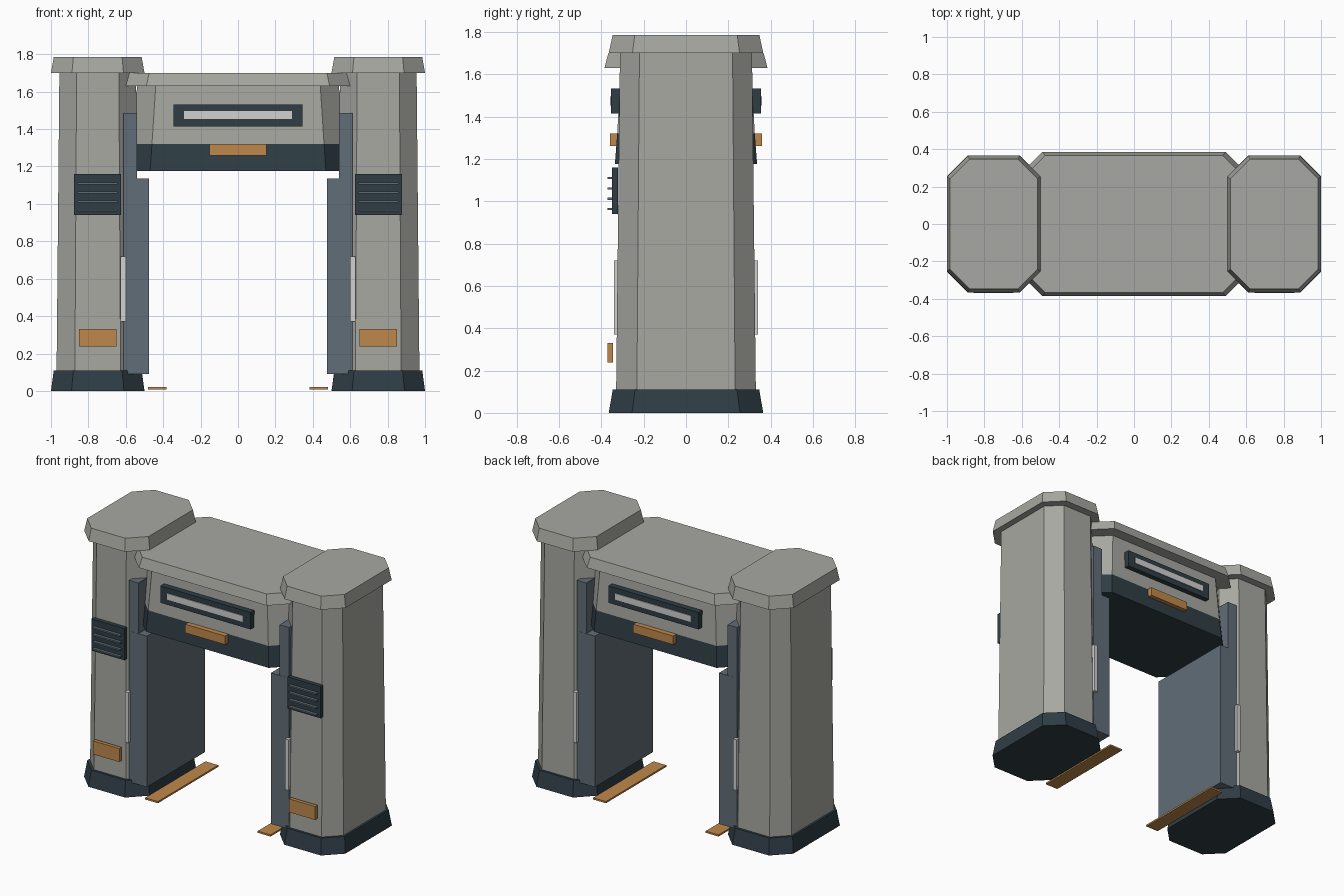
import bpy
import bmesh

old = bpy.data.objects.get("Cube")
if old:
    bpy.data.objects.remove(old, do_unlink=True)


def material(name, rgb):
    mat = bpy.data.materials.new(name)
    mat.use_nodes = True
    mat.diffuse_color = (*rgb, 1)
    mat.node_tree.nodes["Principled BSDF"].inputs["Base Color"].default_value = (*rgb, 1)
    return mat


CONCRETE = material("warm grey", (0.39, 0.39, 0.36))
DARK = material("dark blue grey", (0.028, 0.047, 0.06))
SLATE = material("slate blue", (0.12, 0.155, 0.185))
ORANGE = material("orange", (0.52, 0.25, 0.07))
LIGHT = material("light grey", (0.64, 0.64, 0.64))


def finish(bm, name, mat):
    bmesh.ops.recalc_face_normals(bm, faces=bm.faces)
    mesh = bpy.data.meshes.new(name)
    bm.to_mesh(mesh)
    bm.free()
    mesh.materials.append(mat)
    obj = bpy.data.objects.new(name, mesh)
    bpy.context.collection.objects.link(obj)
    return obj


def box(name, mat, xs, ys, zs):
    """Box spanning the given x, y and z ranges."""
    bm = bmesh.new()
    bmesh.ops.create_cube(bm, size=1)
    for v in bm.verts:
        v.co = [r[0] if c < 0 else r[1] for c, r in zip(v.co, (xs, ys, zs))]
    return finish(bm, name, mat)


def octagon_block(name, mat, cx, bottom, top):
    """Chamfered rectangular loft; each level is (half x, half y, chamfer, z)."""
    bm = bmesh.new()
    rings = []
    for hx, hy, c, z in (bottom, top):
        quarter = [(hx, hy - c), (hx - c, hy)]
        pts = quarter + [(-x, y) for x, y in reversed(quarter)]
        pts += [(-x, -y) for x, y in pts]
        rings.append([bm.verts.new((cx + x, y, z)) for x, y in pts])
    low, high = rings
    bm.faces.new(low)
    bm.faces.new(high)
    for i in range(8):
        j = (i + 1) % 8
        bm.faces.new((low[i], low[j], high[j], high[i]))
    return finish(bm, name, mat)


def span(side, a, b):
    return sorted((side * a, side * b))


for side, label in ((1, "left"), (-1, "right")):
    # Pillar
    cx = 0.75 * side
    octagon_block(label + "_pillar_base", DARK, cx, (0.25, 0.365, 0.11, 0), (0.235, 0.346, 0.105, 0.11))
    octagon_block(label + "_pillar_shaft", CONCRETE, cx, (0.22, 0.33, 0.098, 0.11), (0.205, 0.312, 0.092, 1.70))
    octagon_block(label + "_pillar_cap", CONCRETE, cx, (0.25, 0.365, 0.112, 1.70), (0.235, 0.347, 0.105, 1.785))

    # Inner panel and door post
    box(label + "_inner_panel", SLATE, span(side, 0.475, 0.61), (-0.318, 0.318), (0.09, 1.135))
    box(label + "_door_post", SLATE, span(side, 0.54, 0.612), (-0.317, 0.317), (0.1, 1.485))

    # Light strips, front and back
    for face, where in ((-1, "front"), (1, "back")):
        box(f"{label}_{where}_light_strip", LIGHT, span(side, 0.599, 0.627),
            span(face, 0.31, 0.341), (0.37, 0.72))

    # Front vent with slats, and marker plate
    box(label + "_vent", DARK, span(side, 0.625, 0.878), (-0.35, -0.322), (0.94, 1.16))
    for i in range(4):
        z = 0.963 + 0.049 * i
        box(f"{label}_vent_slat_{i + 1}", SLATE, span(side, 0.645, 0.858),
            (-0.37, -0.345), (z - 0.005, z + 0.005))
    box(label + "_marker_plate", ORANGE, span(side, 0.65, 0.85), (-0.37, -0.345), (0.237, 0.33))

    # Floor strip
    box(label + "_floor_strip", ORANGE, span(side, 0.382, 0.48), (-0.33, 0.33), (0.008, 0.02))

# Lintel
octagon_block("lintel_skirt", DARK, 0, (0.57, 0.336, 0.1, 1.175), (0.56, 0.325, 0.1, 1.32))
octagon_block("lintel_body", CONCRETE, 0, (0.56, 0.325, 0.1, 1.32), (0.54, 0.308, 0.1, 1.63))
octagon_block("lintel_cap", CONCRETE, 0, (0.60, 0.385, 0.11, 1.63), (0.58, 0.367, 0.105, 1.70))

# Lintel sign and marker, front and back
for face, where in ((-1, "front"), (1, "back")):
    box(where + "_sign_frame", DARK, (-0.345, 0.345), span(face, 0.315, 0.355), (1.415, 1.532))
    box(where + "_sign_light", LIGHT, (-0.29, 0.29), span(face, 0.35, 0.36), (1.453, 1.496))
    box(where + "_lintel_marker", ORANGE, (-0.153, 0.153), span(face, 0.325, 0.36), (1.26, 1.32))
